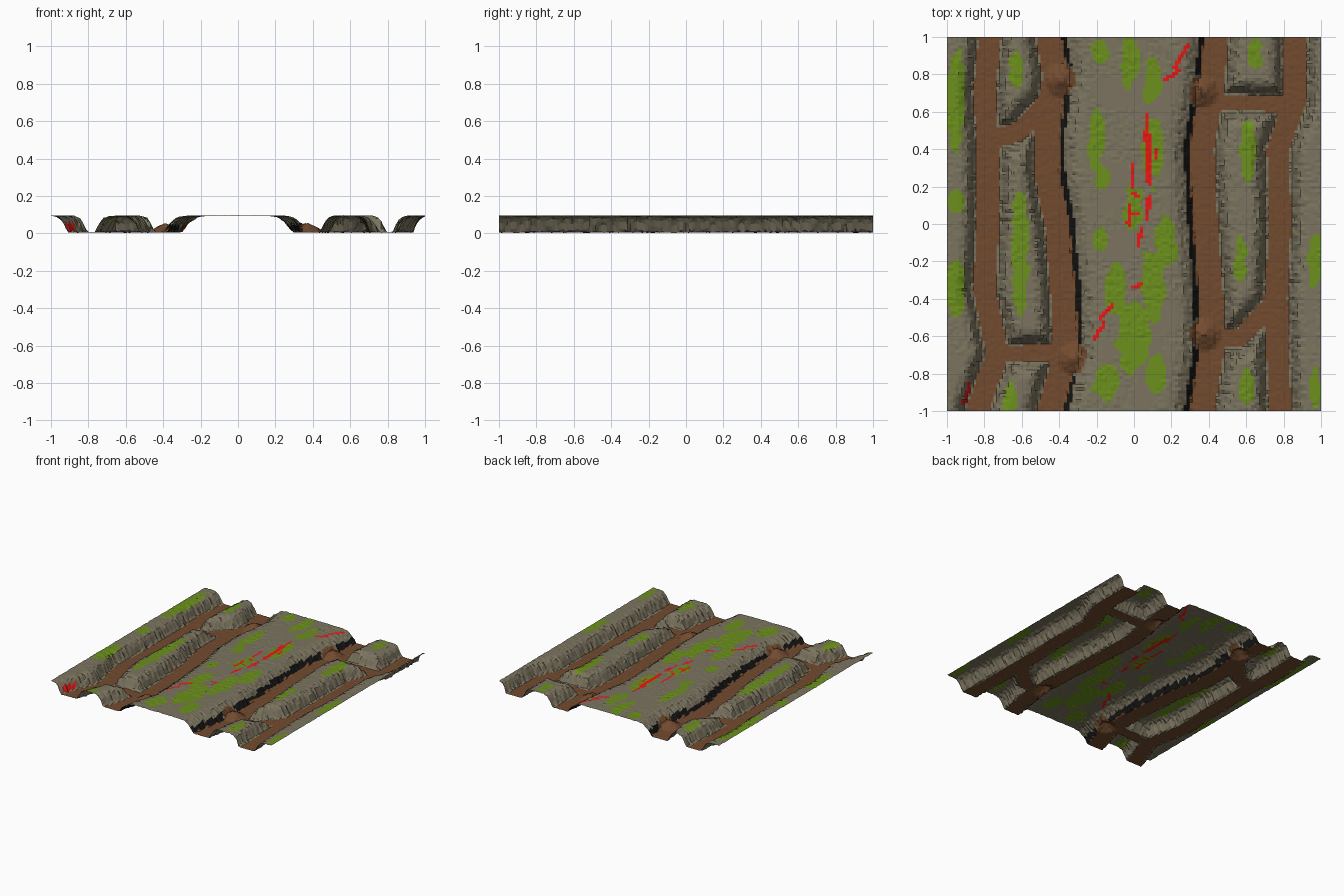
import bpy, bmesh, math, random
from mathutils import Vector, noise

if "Cube" in bpy.data.objects:
    bpy.data.objects.remove(bpy.data.objects["Cube"])

random.seed(4)
N = 128                                   # grid cells per side

# trench centre lines: (half width of dirt floor, path)
INNER_L = [(-.455, 1), (-.42, .8), (-.46, .5), (-.46, .25), (-.41, 0), (-.375, -.4),
           (-.365, -.7), (-.45, -1)]
INNER_R = [(.44, 1), (.41, .7), (.36, .4), (.38, 0), (.41, -.4), (.41, -.7), (.36, -1)]
OUTER_L = [(-.77, 1), (-.8, .7), (-.78, .4), (-.78, 0), (-.8, -.35), (-.73, -.7), (-.84, -1)]
OUTER_R = [(.86, 1), (.86, .65), (.77, .4), (.78, 0), (.76, -.4), (.78, -1)]
TRENCHES = [
    (.068, INNER_L), (.068, INNER_R), (.06, OUTER_L), (.06, OUTER_R),
    (.05, [(-.78, .44), (-.62, .49), (-.44, .68)]),
    (.042, [(-.74, -.7), (-.5, -.685), (-.35, -.7)]),
    (.042, [(.4, .65), (.86, .64)]),
    (.048, [(.4, -.62), (.57, -.61), (.74, -.42)]),
]
# earth mounds leaning on the central cliffs
MOUNDS = [(-.39, .77), (-.32, -.72), (.36, .71), (.375, -.59)]

# wall profiles: (distance from floor edge, height)
SIDE_WALL = [(-9, .004), (.012, .006), (.03, .05), (.05, .08), (.085, .094), (9, .094)]
CENTRE_WALL = [(-9, .004), (0, .006), (.025, .05), (.075, .086), (.12, .094), (9, .094)]

# grass patches: x, y, radius x, radius y
GRASS = [(-.2, .45, .04, .17), (-.18, .92, .05, .06), (-.02, .87, .05, .14), (.1, .75, .05, .14),
         (.1, .4, .06, .17), (-.17, .25, .05, .06), (.17, -.1, .06, .14), (.0, .08, .06, .12),
         (.1, -.33, .06, .2), (-.1, -.35, .06, .16), (0, -.6, .09, .2), (-.15, -.85, .07, .1),
         (.12, -.8, .06, .1), (-.18, -.08, .04, .06),
         (-.61, -.15, .045, .35), (-.63, .82, .04, .09), (-.95, .68, .05, .28),
         (-.95, -.35, .05, .16), (-.95, .12, .04, .07), (-.67, -.93, .05, .09),
         (.61, .4, .04, .18), (.57, -.2, .03, .14), (.6, -.88, .04, .09),
         (.65, .9, .04, .09), (.97, -.2, .04, .16), (.97, -.88, .03, .1)]
# glowing cracks: start and end
CRACKS = [(.17, .77, .24, .82), (.22, .84, .29, .96), (.075, .58, .06, .45), (.08, .47, .08, .22),
          (.12, .4, .12, .35), (-.01, .31, -.01, .2), (.0, .17, .02, .15), (.08, .14, .07, .03),
          (-.02, .1, -.03, .0), (.0, .06, .02, .05), (.04, -.02, .02, -.12), (0, -.34, .04, -.32),
          (-.21, -.61, -.16, -.53), (-.18, -.5, -.12, -.44), (-.91, -.96, -.88, -.86)]


def seg_dist(x, y, a, b):
    dx, dy = b[0] - a[0], b[1] - a[1]
    t = max(0, min(1, ((x - a[0]) * dx + (y - a[1]) * dy) / (dx * dx + dy * dy)))
    return math.hypot(x - a[0] - t * dx, y - a[1] - t * dy)


def lerp_table(table, v):
    for (v0, h0), (v1, h1) in zip(table, table[1:]):
        if v <= v1:
            return h0 + (h1 - h0) * (v - v0) / (v1 - v0)
    return table[-1][1]


def path_x(path, y):
    return lerp_table([(-py, px) for px, py in path], -y)


def edge_distance(x, y):
    """Distance outwards from the nearest dirt floor edge."""
    return min(seg_dist(x, y, a, b) - w for w, p in TRENCHES for a, b in zip(p, p[1:]))


def is_central(x, y):
    return path_x(INNER_L, y) < x < path_x(INNER_R, y)


def mound(x, y):
    return max(.058 * (1 - math.hypot(x - mx, y - my) / .1) for mx, my in MOUNDS)


def height(x, y):
    d = edge_distance(x, y)
    rough = noise.noise(Vector((x * 40, y * 40, 0)))
    h = lerp_table(CENTRE_WALL if is_central(x, y) else SIDE_WALL, d + .012 * rough)
    jitter = random.uniform(-1, 1)
    if d < .005:
        h += .0015 * jitter
    elif d < .08:
        h += .004 * jitter
    elif noise.noise(Vector((x * 5, y * 5, 3))) > -.1:
        h += .0025 * jitter
    return max(0, h, mound(x, y) + .003 * jitter)


def surface_kind(x, y):
    d, m = edge_distance(x, y), mound(x, y)
    if any(seg_dist(x, y, c[:2], c[2:]) < .011 for c in CRACKS):
        return "glowing_cracks"
    if d < 0 or m > .012 and d < .04:
        return "trench_floor"
    wobble = noise.noise(Vector((x * 14, y * 14, 7)))
    if is_central(x, y) and d < .024 + .01 * wobble and m < .005:
        return "dark_cliff_face"
    if d > .05 and any(((x - gx) / rx) ** 2 + ((y - gy) / ry) ** 2 < 1 + .9 * wobble
                       for gx, gy, rx, ry in GRASS):
        return "grass_patches"
    return "rock_ground"


COLOURS = {
    "trench_floor": (.17, .07, .028, 1),
    "rock_ground": (.2, .175, .115, 1),
    "dark_cliff_face": (.008, .008, .008, 1),
    "grass_patches": (.15, .28, .012, 1),
    "glowing_cracks": (.85, .008, .008, 1),
}

# one shared height grid, split into parts by surface kind
axis = [-1 + 2 * i / N for i in range(N + 1)]
heights = [[height(x, y) for y in axis] for x in axis]
cells = {name: [] for name in COLOURS}
for i in range(N):
    for j in range(N):
        cells[surface_kind(axis[i] + 1 / N, axis[j] + 1 / N)].append((i, j))

for name, colour in COLOURS.items():
    bm, made = bmesh.new(), {}

    def vert(i, j):
        if (i, j) not in made:
            made[i, j] = bm.verts.new((axis[i], axis[j], heights[i][j]))
        return made[i, j]

    for i, j in cells[name]:
        bm.faces.new([vert(i, j), vert(i + 1, j), vert(i + 1, j + 1), vert(i, j + 1)])
    mesh = bpy.data.meshes.new(name)
    bm.to_mesh(mesh)
    bm.free()
    mat = bpy.data.materials.new(name)
    mat.diffuse_color = colour
    mat.use_nodes = True
    mat.node_tree.nodes["Principled BSDF"].inputs["Base Color"].default_value = mat.diffuse_color
    mesh.materials.append(mat)
    bpy.context.collection.objects.link(bpy.data.objects.new(name, mesh))
